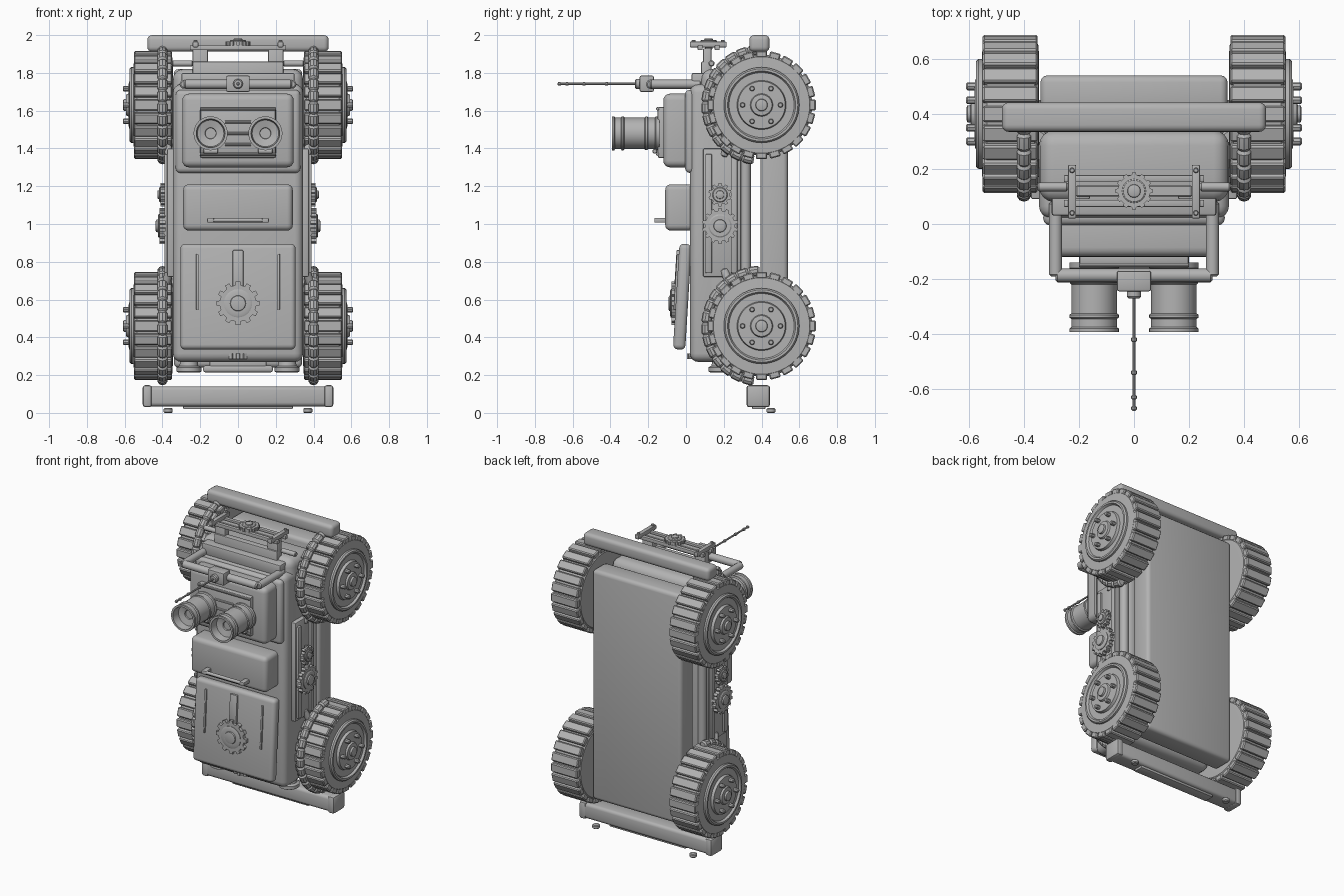
import bpy, bmesh, math
from mathutils import Vector, Matrix

if "Cube" in bpy.data.objects:
    bpy.data.objects.remove(bpy.data.objects["Cube"])

mat = bpy.data.materials.new("plain grey")
mat.diffuse_color = (0.45, 0.45, 0.45, 1)
mat.use_nodes = True
mat.node_tree.nodes["Principled BSDF"].inputs["Base Color"].default_value = mat.diffuse_color


def finish(name, bm, m=Matrix()):
    bmesh.ops.recalc_face_normals(bm, faces=bm.faces)
    bm.transform(m)
    me = bpy.data.meshes.new(name)
    bm.to_mesh(me)
    bm.free()
    me.materials.append(mat)
    me.shade_smooth()
    me.set_sharp_from_angle(angle=math.radians(32))
    ob = bpy.data.objects.new(name, me)
    bpy.context.collection.objects.link(ob)
    return ob


def place(loc, axis):
    q = Vector((0, 0, 1)).rotation_difference(Vector(axis))
    return Matrix.Translation(loc) @ q.to_matrix().to_4x4()


def box(name, x, y, z, bev=0.0, seg=3, m=Matrix()):
    """Box from (min, max) ranges with rounded edges."""
    bm = bmesh.new()
    bmesh.ops.create_cube(bm, size=1)
    for v in bm.verts:
        v.co = [(r[0] + r[1]) / 2 + c * (r[1] - r[0]) for c, r in zip(v.co, (x, y, z))]
    if bev:
        bmesh.ops.bevel(bm, geom=bm.edges[:], offset=bev, segments=seg, affect='EDGES', profile=0.5)
    return finish(name, bm, m)


def lathe(name, prof, loc, axis, n=32):
    """Spin (radius, height) points around an axis."""
    bm = bmesh.new()
    rings = []
    for r, h in prof:
        rings.append([bm.verts.new((r * math.cos(2 * math.pi * i / n), r * math.sin(2 * math.pi * i / n), h))
                      for i in range(n)])
    for a, b in zip(rings, rings[1:]):
        for i in range(n):
            bm.faces.new((a[i], a[(i + 1) % n], b[(i + 1) % n], b[i]))
    bm.faces.new(rings[0])
    bm.faces.new(rings[-1])
    return finish(name, bm, place(loc, axis))


def rod(name, a, b, r, n=16):
    a, b = Vector(a), Vector(b)
    L = (b - a).length
    e = min(r * 0.3, L * 0.2)
    return lathe(name, [(r - e, 0), (r, e), (r, L - e), (r - e, L)], a, (b - a) / L, n)


def gear(name, r, depth, teeth, loc, axis, h):
    """Toothed disc with a raised hub."""
    bm = bmesh.new()
    pts = []
    for i in range(teeth):
        for f, k in ((-0.28, 0.86), (-0.2, 1), (0.2, 1), (0.28, 0.86)):
            t = 2 * math.pi * (i + f) / teeth
            rad = r * k if k == 1 else r - depth
            pts.append(bm.verts.new((rad * math.cos(t), rad * math.sin(t), 0)))
    f = bm.faces.new(pts)
    ext = bmesh.ops.extrude_face_region(bm, geom=[f])
    for v in ext["geom"]:
        if isinstance(v, bmesh.types.BMVert):
            v.co.z = h
    finish(name, bm, place(loc, axis))
    lathe(name + "_hub", [(r * .65, h * .5), (r * .65, h * 1.15), (r * .58, h * 1.3), (r * .36, h * 1.3),
                          (r * .34, h * 1.6), (r * .26, h * 1.7)], loc, axis, 24)


# Main body, front panel and rear slab
box("body", (-.345, .345), (.08, .34), (.27, 1.82), .055, 4)
box("front_panel", (-.345, .345), (.02, .2), (.27, 1.74), .045, 4)
box("rear_slab", (-.34, .34), (.395, .54), (.24, 1.82), .025)

# Head box with face plate and trims
box("head_box", (-.295, .295), (-.12, .06), (1.3, 1.69), .035, 4)
box("head_rim", (-.33, .33), (-.005, .05), (1.27, 1.71), .025)
box("face_plate", (-.2, .2), (-.15, -.1), (1.35, 1.62), .01, 2)
for z in (1.61, 1.37):
    rod("face_trim", (-.2, -.15, z), (.2, -.15, z), .009, 10)
for z in (1.42, 1.48, 1.54):
    rod("face_bar", (-.07, -.15, z), (.07, -.15, z), .008, 8)

# Eye barrels
for s in (1, -1):
    lathe("eye_barrel", [(.09, 0), (.09, .02), (.083, .025), (.083, .06), (.088, .065), (.088, .075),
                         (.083, .08), (.083, .185), (.09, .19), (.09, .2), (.083, .205), (.083, .235),
                         (.09, .24), (.09, .252), (.076, .252), (.07, .2), (.03, .19), (.028, .18)],
          (s * .145, -.14, 1.48), (0, -1, 0), 40)
    rod("eye_mount", (s * .145 - .04, -.165, 1.385), (s * .145 + .04, -.165, 1.385), .013)

# Middle box with handle
box("middle_box", (-.29, .29), (-.11, .05), (.965, 1.21), .03, 4)
rod("handle_bar", (-.15, -.155, 1.02), (.15, -.155, 1.02), .011)
for s in (1, -1):
    box("handle_end", (s * .145 - .018, s * .145 + .018), (-.168, -.09), (1.007, 1.033), .006, 2)

# Tilted lower panel with gear, bar and ribs
tilt = Matrix.Translation((0, -.022, .615)) @ Matrix.Rotation(math.radians(-3.5), 4, 'X')
box("lower_panel", (-.305, .305), (-.03, .035), (-.28, .28), .025, 4, tilt)
box("panel_bar", (-.028, .028), (-.043, -.02), (.03, .245), .005, 2, tilt)
for s in (1, -1):
    box("panel_rib", (s * .215 - .007, s * .215 + .007), (-.04, -.02), (-.07, .225), .004, 2, tilt)
gear("panel_gear", .115, .018, 12, (0, -.055, .58), (0, -1, 0), .022)

# Wheels, tread lugs, bolts and ribbed fender hoses
TYRE = [(.2, .345), (.25, .347), (.268, .362), (.268, .535), (.255, .55), (.2, .553), (.2, .565),
        (.192, .574), (.18, .574), (.172, .56), (.13, .56), (.125, .578), (.06, .58), (.055, .592),
        (.032, .594), (.03, .606), (.024, .608)]
LUGS = 24
for s in (1, -1):
    for zc in (1.63, .46):
        lathe("wheel", TYRE, (0, .4, zc), (s, 0, 0), 48)
        for i in range(LUGS):
            m = Matrix.Translation((0, .4, zc)) @ Matrix.Rotation(2 * math.pi * i / LUGS, 4, 'X')
            x = sorted((s * .35, s * .55))
            box("tread_lug", x, (-.029, .029), (.25, .287), .006, 1, m)
        for i in range(6):
            t = math.pi / 3 * i
            p = Vector((0, .4 + .1 * math.cos(t), zc + .1 * math.sin(t)))
            rod("wheel_bolt", p + Vector((s * .56, 0, 0)), p + Vector((s * .61, 0, 0)), .014, 8)
        # fender hose follows the front half of the wheel
        bm = bmesh.new()
        N, K = 84, 10
        rows = []
        for i in range(N + 1):
            t = math.radians(92 + 170 * i / N)
            tube = .027 if i % 6 else .019
            row = []
            for k in range(K):
                a = 2 * math.pi * k / K
                rr = .292 + tube * math.cos(a)
                row.append(bm.verts.new((s * .4 + tube * math.sin(a), .4 + rr * math.cos(t), zc + rr * math.sin(t))))
            rows.append(row)
        for a, b in zip(rows, rows[1:]):
            for k in range(K):
                bm.faces.new((a[k], a[(k + 1) % K], b[(k + 1) % K], b[k]))
        bm.faces.new(rows[0])
        bm.faces.new(rows[-1])
        finish("fender_hose", bm)

    # Side plate with rails and gears
    x0, x1 = sorted((s * .33, s * .375))
    box("side_plate", (x0, x1), (.09, .29), (.72, 1.4), .008, 2)
    for y in (.12, .255):
        box("side_rail", sorted((s * .36, s * .39)), (y - .018, y + .018), (.74, 1.37), .006, 2)
    rod("side_tube", (s * .345, .315, .6), (s * .345, .315, 1.5), .028)
    gear("small_side_gear", .062, .012, 10, (s * .385, .18, 1.155), (s, 0, 0), .025)
    gear("large_side_gear", .095, .014, 14, (s * .385, .18, .99), (s, 0, 0), .03)
    for z in (.76, 1.36):
        rod("side_strut", (s * .36, .2, z), (s * .39, .24, z + (.1 if z > 1 else -.1)), .022)

    # Front guard arms
    rod("guard_arm", (s * .285, .08, 1.74), (s * .285, -.19, 1.74), .024)

# Axles
for z in (1.63, .46):
    rod("axle", (-.4, .4, z), (.4, .4, z), .05)

# Guard bar, antenna base and antenna
rod("guard_bar", (-.285, -.187, 1.74), (.285, -.187, 1.74), .025)
box("antenna_base", (-.062, .062), (-.245, -.17), (1.7, 1.785), .008, 2)
rod("antenna_socket", (0, -.24, 1.742), (0, -.27, 1.742), .026)
rod("antenna", (0, -.26, 1.742), (0, -.68, 1.742), .006, 8)
for y in (-.42, -.54, -.63, -.67):
    rod("antenna_bead", (0, y + .008, 1.742), (0, y - .008, 1.742), .01, 8)

# Top rack on two posts
box("rack_plate", (-.24, .24), (.08, .125), (1.72, 1.86), .008, 2)
box("rack_lower_plate", (-.3, .3), (.03, .14), (1.72, 1.8), .01, 2)
for s in (1, -1):
    box("rack_post", sorted((s * .16, s * .24)), (.09, .135), (1.74, 1.93), .006, 2)
    box("rack_side", sorted((s * .21, s * .24)), (.02, .215), (1.935, 1.965), .005, 2)
    rod("rack_peg", (s * .24, .135, 1.85), (s * .35, .135, 1.85), .016)
    for y in (.04, .195):
        rod("rack_bolt", (s * .225, y, 1.955), (s * .225, y, 1.975), .01, 8)
for y in (.075, .165):
    box("rack_rail", (-.255, .255), (y - .013, y + .013), (1.92, 1.945), .004, 2)
box("rack_centre", (-.21, .21), (.1, .14), (1.925, 1.94), .003, 1)
gear("rack_gear", .067, .008, 12, (0, .12, 1.945), (0, 0, 1), .022)

# Bumpers
box("top_bumper", (-.48, .48), (.335, .442), (1.912, 2.0), .025, 4)
box("bottom_bumper", (-.49, .49), (.325, .44), (.035, .14), .02, 3)
box("bumper_strip", (-.29, .29), (.35, .42), (.02, .045), .005, 2)
for s in (1, -1):
    box("bumper_end", sorted((s * .455, s * .505)), (.32, .445), (.03, .147), .015, 2)
    rod("bumper_foot", (s * .37, .45, 0), (s * .37, .45, .025), .024)

    # Lamps under the body
    lathe("lamp", [(.055, 0), (.066, .006), (.066, .028), (.05, .036), (.045, .07)], (s * .26, .185, .213), (0, 0, 1))
box("lamp_bar", (-.185, .185), (.14, .21), (.215, .25), .012, 3)
box("lamp_bar_mount", (-.15, .15), (.15, .2), (.24, .29), .005, 2)
gear("lower_knob", .08, .01, 12, (0, .085, .285), (0, 0, 1), .03)
